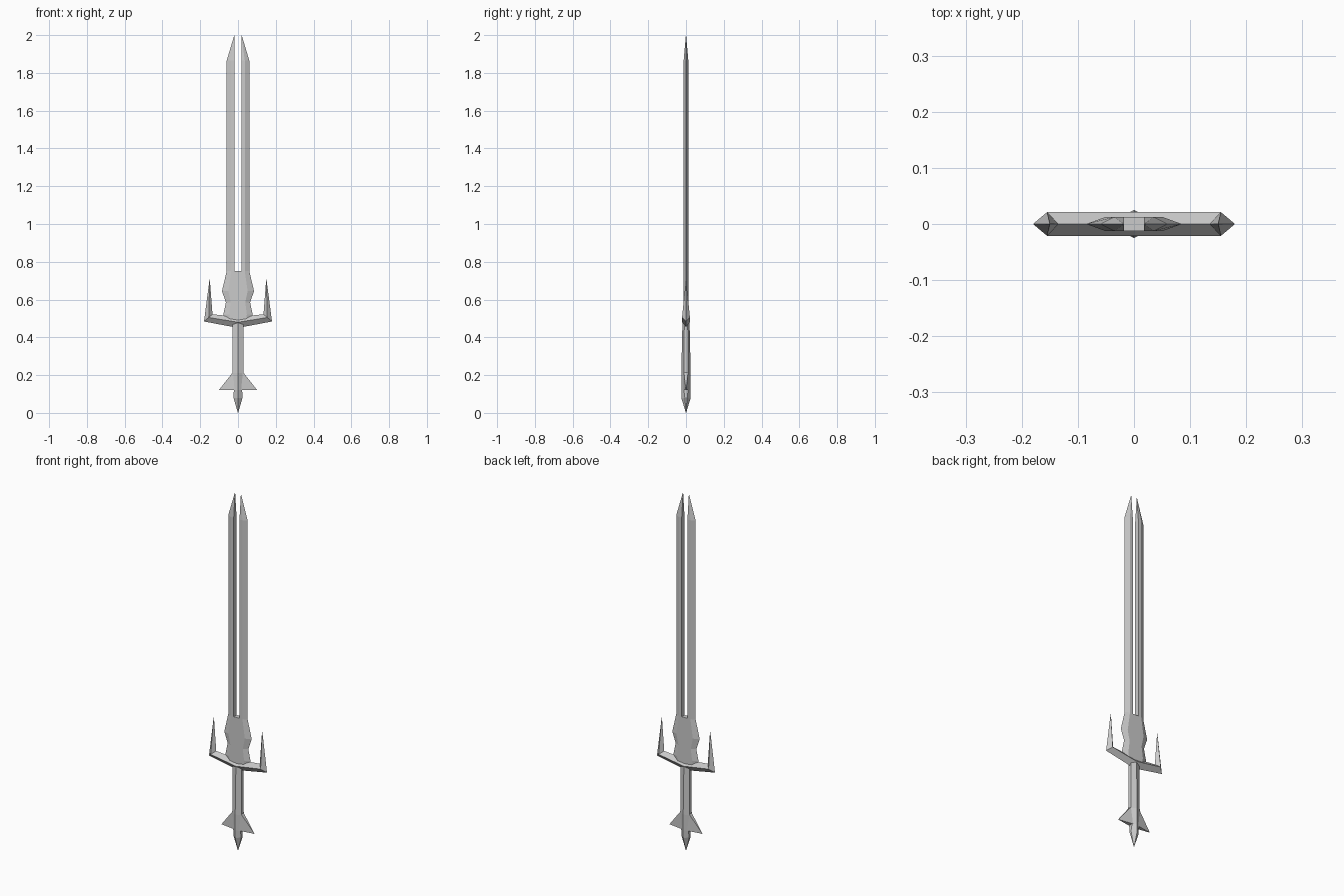
import bpy
import bmesh

if "Cube" in bpy.data.objects:
    bpy.data.objects.remove(bpy.data.objects["Cube"])


def loft(name, sections, mirror=False):
    """Skin a series of equal-length point loops, capping both ends."""
    bm = bmesh.new()
    rings = [[bm.verts.new(p) for p in s] for s in sections]
    n = len(rings[0])
    for a, b in zip(rings, rings[1:]):
        for i in range(n):
            j = (i + 1) % n
            bm.faces.new((a[i], a[j], b[j], b[i]))
    bm.faces.new(rings[0])
    bm.faces.new(rings[-1])
    if mirror:
        geom = bm.verts[:] + bm.edges[:] + bm.faces[:]
        copy = bmesh.ops.duplicate(bm, geom=geom)["geom"]
        for v in copy:
            if isinstance(v, bmesh.types.BMVert):
                v.co.x *= -1
    bmesh.ops.remove_doubles(bm, verts=bm.verts, dist=0.0002)
    bmesh.ops.dissolve_degenerate(bm, edges=bm.edges, dist=0.0001)
    bmesh.ops.recalc_face_normals(bm, faces=bm.faces)
    mesh = bpy.data.meshes.new(name)
    bm.to_mesh(mesh)
    bm.free()
    obj = bpy.data.objects.new(name, mesh)
    bpy.context.collection.objects.link(obj)
    return obj


T = 0.0125    # blade half thickness
GAP = 0.018   # half width of the slot between the prongs


def base_ring(z, w):
    f = w * 0.6
    return [(-w, 0, z), (-f, T, z), (f, T, z), (w, 0, z), (f, -T, z), (-f, -T, z)]


def prong_ring(z, w, f, t):
    return [(GAP, t, z), (f, t, z), (w, 0, z), (f, -t, z), (GAP, -t, z)]


def grip_ring(z, w, y_ridge, y_side):
    return [(-w, y_side, z), (0, y_ridge, z), (w, y_side, z),
            (w, -y_side, z), (0, -y_ridge, z), (-w, -y_side, z)]


# Wavy blade base
loft("blade_base", [base_ring(z, w) for z, w in
     [(0.49, 0.07), (0.52, 0.078), (0.585, 0.064), (0.645, 0.085), (0.75, 0.06)]])

# Twin blade prongs with bevelled outer edges
loft("blade_prongs", [prong_ring(0.75, 0.06, 0.036, T),
                      prong_ring(1.865, 0.06, 0.036, T),
                      prong_ring(2.0, 0.0195, 0.0185, 0.0006)], mirror=True)

# Diamond-section guard, mitred into upright spikes
guard = [
    [(0, 0, 0.45), (0, 0.021, 0.48), (0, 0, 0.508), (0, -0.021, 0.48)],
    [(0.18, 0, 0.484), (0.155, 0.021, 0.505), (0.135, 0, 0.522), (0.155, -0.021, 0.505)],
    [(0.151, 0, 0.705), (0.15, 0.0005, 0.705), (0.149, 0, 0.705), (0.15, -0.0005, 0.705)],
]
loft("guard", guard, mirror=True)

# Ridged grip
loft("grip", [grip_ring(0.12, 0.022, 0.025, 0.011),
              grip_ring(0.21, 0.028, 0.025, 0.011),
              grip_ring(0.475, 0.028, 0.019, 0.009)])

# Pointed pommel
loft("pommel", [grip_ring(0.0, 0.0006, 0.0006, 0.0003),
                grip_ring(0.08, 0.024, 0.025, 0.006),
                grip_ring(0.12, 0.022, 0.025, 0.011)])

# Swept side fins
loft("pommel_fins", [
    [(0.015, 0.014, 0.12), (0.102, 0.0005, 0.12), (0.102, -0.0005, 0.12), (0.015, -0.014, 0.12)],
    [(0.015, 0.014, 0.222), (0.027, 0.011, 0.215), (0.027, -0.011, 0.215), (0.015, -0.014, 0.222)],
], mirror=True)
